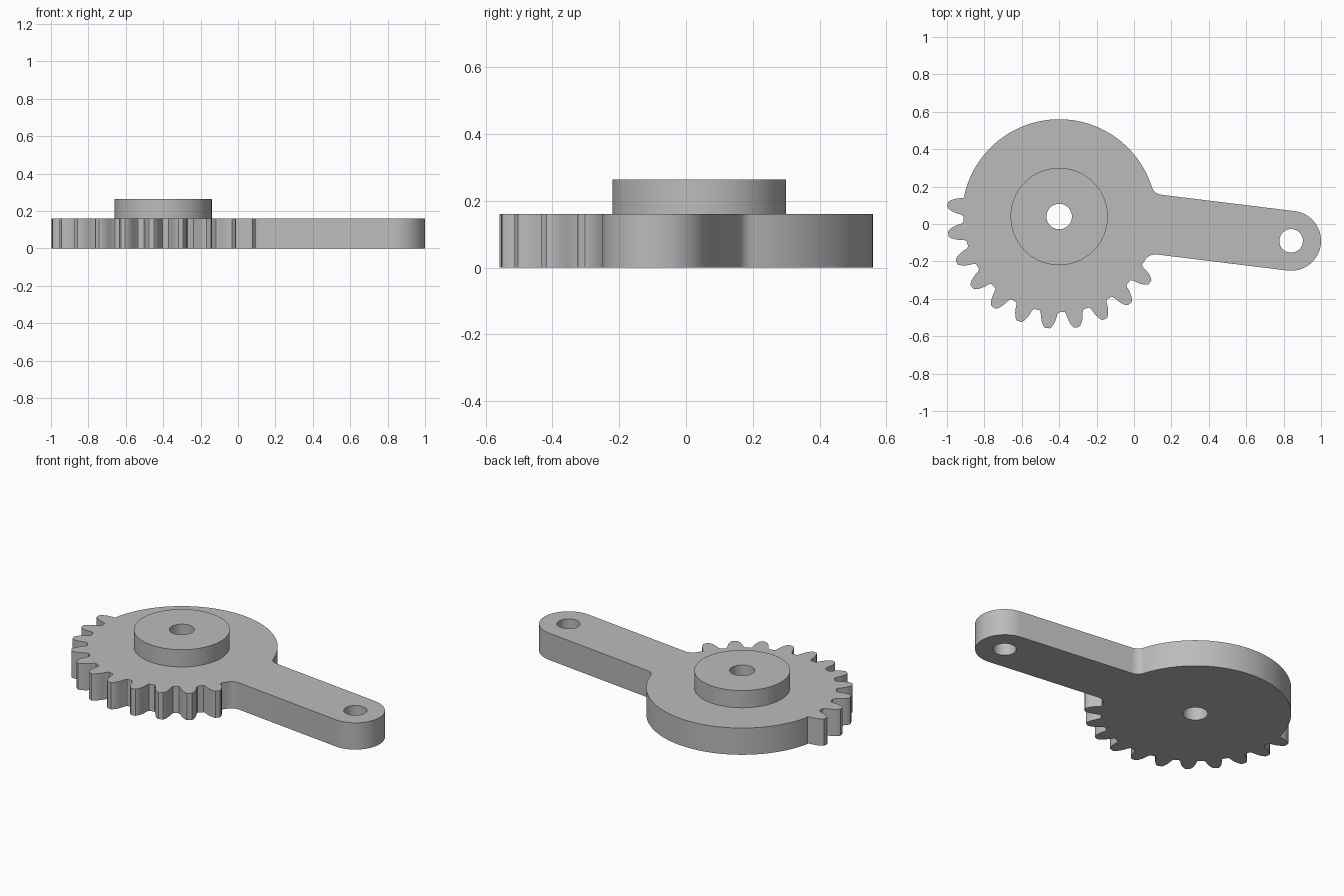
import bpy, bmesh, math
from mathutils import Vector

if "Cube" in bpy.data.objects:
    bpy.data.objects.remove(bpy.data.objects["Cube"])

HUB = Vector((-0.40, 0.04))
TIP = Vector((0.84, -0.09))
R_ROOT, R_TIP, R_ARM = 0.52, 0.60, 0.16
PLATE_H, BOSS_H = 0.16, 0.263
TILT = math.radians(-7)

gray = bpy.data.materials.new("gray metal")
gray.diffuse_color = (0.5, 0.5, 0.5, 1)
gray.use_nodes = True
gray.node_tree.nodes["Principled BSDF"].inputs["Base Color"].default_value = gray.diffuse_color


def polar(c, r, deg):
    a = math.radians(deg)
    return c + Vector((math.cos(a), math.sin(a))) * r


def arc(c, r, a0, a1, n):
    return [polar(c, r, a0 + (a1 - a0) * i / n) for i in range(n + 1)]


def circle(c, r, n=64):
    return arc(c, r, 0, 360, n)[:-1]


def bend(p, corner, q, n=6):
    """Rounded inside corner from p to q."""
    return [p * (1 - t) ** 2 + corner * 2 * t * (1 - t) + q * t * t
            for t in (i / n for i in range(n + 1))]


def extrude_profile(name, loops, z0, z1):
    """Solid from one outer loop and any number of hole loops."""
    bm = bmesh.new()
    for loop in loops:
        vs = [bm.verts.new((p.x, p.y, z0)) for p in loop]
        for i, v in enumerate(vs):
            bm.edges.new((v, vs[(i + 1) % len(vs)]))
    bmesh.ops.triangle_fill(bm, edges=bm.edges[:], use_beauty=True, normal=(0, 0, -1))
    ext = bmesh.ops.extrude_face_region(bm, geom=bm.faces[:], use_keep_orig=True)
    for v in ext["geom"]:
        if isinstance(v, bmesh.types.BMVert):
            v.co.z = z1
    bmesh.ops.recalc_face_normals(bm, faces=bm.faces[:])
    me = bpy.data.meshes.new(name)
    bm.to_mesh(me)
    bm.free()
    me.materials.append(gray)
    ob = bpy.data.objects.new(name, me)
    bpy.context.collection.objects.link(ob)
    bpy.ops.object.select_all(action='DESELECT')
    ob.select_set(True)
    bpy.context.view_layer.objects.active = ob
    bpy.ops.object.shade_smooth_by_angle(angle=math.radians(25))


# Arm edges: parallel lines tangent to the rounded end
along = Vector((math.cos(TILT), math.sin(TILT)))
across = Vector((-along.y, along.x))


def arm_corner(side):
    """Where an arm edge meets the hub circle."""
    p = TIP + across * R_ARM * side - HUB
    b = p.dot(along)
    t = -b + math.sqrt(b * b - p.length_squared + R_ROOT ** 2)
    return HUB + p + along * t


top, low = arm_corner(1), arm_corner(-1)
top_deg = math.degrees(math.atan2(top.y - HUB.y, top.x - HUB.x))
low_deg = math.degrees(math.atan2(low.y - HUB.y, low.x - HUB.x))

# Plain half of the rim, counter-clockwise from the arm
outline = arc(HUB, R_ROOT, top_deg + 4.5, 168, 60)

# Eleven gear teeth, 15 degrees apart; flank = (radius, half angle)
flank = [(0.512, 5.7), (0.524, 4.9), (0.545, 4.3), (0.565, 3.6),
         (0.583, 2.7), (0.595, 1.8), (R_TIP, 1.2)]
for k in range(11):
    mid = 174 + 15 * k
    outline += [polar(HUB, r, mid - a) for r, a in flank]
    outline += [polar(HUB, r, mid + a) for r, a in reversed(flank)]

# Arm with filleted roots and a round end
outline += bend(polar(HUB, R_ROOT - 0.005, low_deg - 4.5), low, low + along * 0.045)
outline += arc(TIP, R_ARM, -97, 83, 32)
outline += bend(top + along * 0.045, top, polar(HUB, R_ROOT, top_deg + 4.5))[:-1]

extrude_profile("gear_lever_plate",
                [outline, circle(HUB, 0.068), circle(TIP, 0.063)], 0, PLATE_H)
extrude_profile("hub_boss", [circle(HUB, 0.26, 96), circle(HUB, 0.068)], PLATE_H, BOSS_H)
